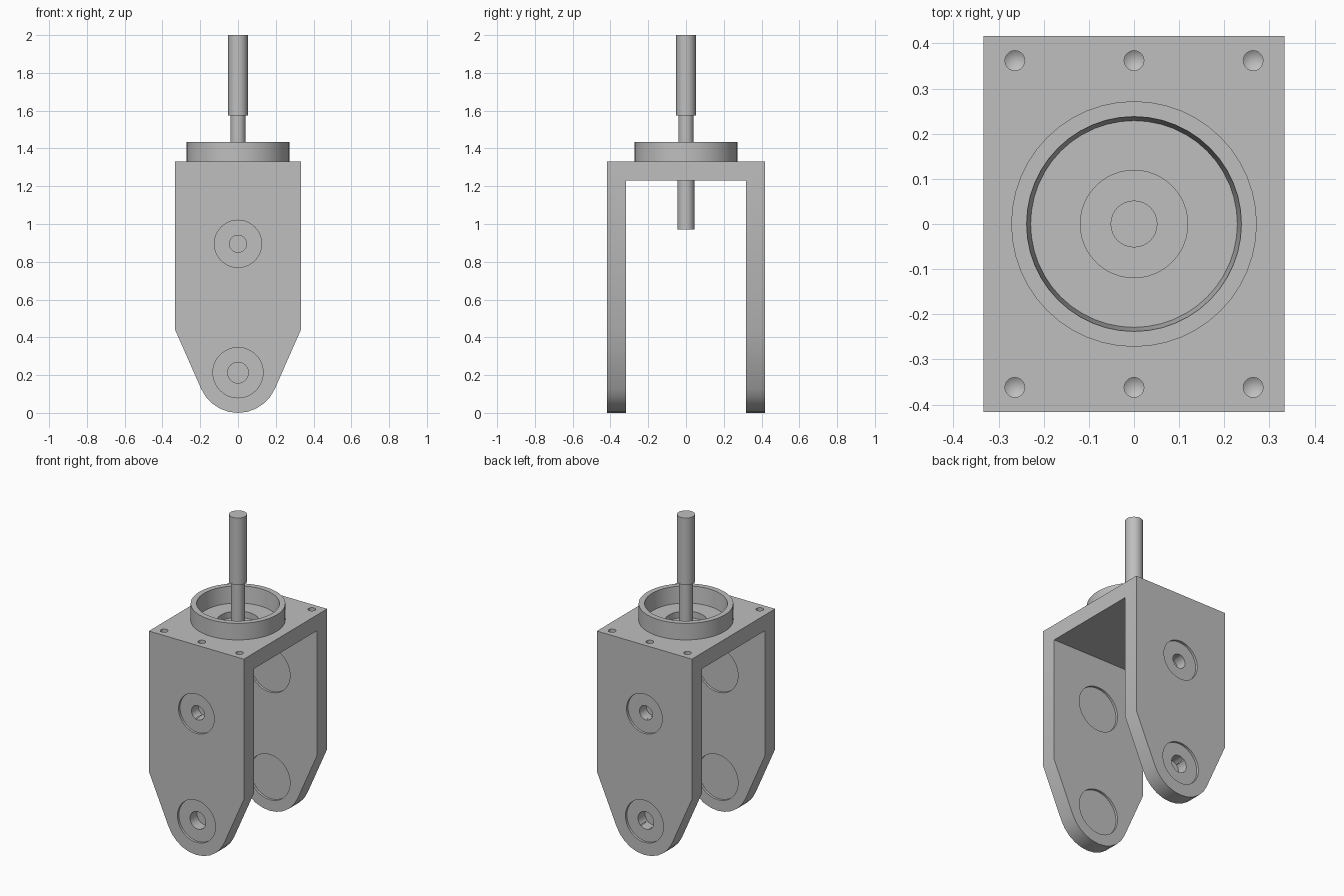
import bpy, bmesh, math
from mathutils import Matrix, Vector

if "Cube" in bpy.data.objects:
    bpy.data.objects.remove(bpy.data.objects["Cube"], do_unlink=True)

grey = bpy.data.materials.new("plain_grey")
grey.use_nodes = True
COLOUR = (0.52, 0.52, 0.52, 1)
grey.diffuse_color = COLOUR
grey.node_tree.nodes["Principled BSDF"].inputs["Base Color"].default_value = COLOUR


def finish(name, bm):
    bmesh.ops.recalc_face_normals(bm, faces=bm.faces)
    mesh = bpy.data.meshes.new(name)
    bm.to_mesh(mesh)
    bm.free()
    mesh.materials.append(grey)
    obj = bpy.data.objects.new(name, mesh)
    bpy.context.collection.objects.link(obj)
    return obj


def prism(name, outline, y0, y1):
    """Extrude an x-z outline along y."""
    bm = bmesh.new()
    face = bm.faces.new([bm.verts.new((x, y0, z)) for x, z in outline])
    new = bmesh.ops.extrude_face_region(bm, geom=[face])["geom"]
    verts = [v for v in new if isinstance(v, bmesh.types.BMVert)]
    bmesh.ops.translate(bm, verts=verts, vec=(0, y1 - y0, 0))
    return finish(name, bm)


def lathe(name, profile, centre=(0, 0, 0), along_y=False, closed=False, sides=48):
    """Spin (radius, height) points about z, or about y for bores."""
    bm = bmesh.new()
    verts = [bm.verts.new((r, 0, z)) for r, z in profile]
    pairs = list(zip(verts, verts[1:] + verts[:1]))
    edges = [bm.edges.new(p) for p in (pairs if closed else pairs[:-1])]
    bmesh.ops.spin(bm, geom=verts + edges, cent=(0, 0, 0), axis=(0, 0, 1),
                   angle=math.tau, steps=sides, use_duplicate=False)
    bmesh.ops.remove_doubles(bm, verts=bm.verts, dist=1e-5)
    turn = Matrix.Rotation(-math.pi / 2, 4, "X") if along_y else Matrix()
    bm.transform(Matrix.Translation(Vector(centre)) @ turn)
    return finish(name, bm)


def cylinder(name, r, h0, h1, **options):
    return lathe(name, [(0, h0), (r, h0), (r, h1), (0, h1)], **options)


def activate(obj):
    bpy.ops.object.select_all(action="DESELECT")
    obj.select_set(True)
    bpy.context.view_layer.objects.active = obj


def cut(target, cutter):
    cutter.hide_render = True
    mod = target.modifiers.new("cut", "BOOLEAN")
    mod.operation = "DIFFERENCE"
    mod.solver = "EXACT"
    mod.object = cutter
    activate(target)
    bpy.ops.object.modifier_apply(modifier=mod.name)
    bpy.data.objects.remove(cutter, do_unlink=True)


W, D, INNER, TOP, UNDER, EYE = 0.333, 0.417, 0.317, 1.33, 1.23, 0.213

# Fork bracket: tapered legs with rounded ends, joined by the top plate
outline = [(W, TOP), (W, 0.44)]
for i in range(11):
    a = math.radians(-23.6 - 13.28 * i)
    outline.append((EYE * math.cos(a), EYE + EYE * math.sin(a)))
outline += [(-W, 0.44), (-W, TOP)]
bracket = prism("fork_bracket", outline, -D, D)
gap = [(-1, -1), (1, -1), (1, UNDER), (-1, UNDER)]
cut(bracket, prism("leg_gap", gap, -INNER, INNER))

# Bores through both legs with shallow recesses on each face
SINK = 0.015
for z, bore, outer in ((0.895, 0.045, 0.125), (EYE, 0.055, 0.133)):
    centre = (0, 0, z)
    cut(bracket, cylinder("bore", bore, -1, 1, centre=centre, along_y=True))
    for side in (-1, 1):
        cut(bracket, cylinder("outer_recess", outer, side * (D - SINK), side * (D + 0.1),
                              centre=centre, along_y=True))
        cut(bracket, cylinder("inner_recess", 0.143, side * (INNER - 0.1), side * (INNER + SINK),
                              centre=centre, along_y=True))

# Recess around the shaft and pointed screw holes in the top plate
cut(bracket, cylinder("shaft_recess", 0.119, TOP - 0.04, TOP + 0.1))
for x in (-0.264, 0, 0.264):
    for y in (-0.362, 0.362):
        drill = [(0, -0.06), (0.022, -0.045), (0.022, 0.05), (0, 0.05)]
        cut(bracket, lathe("screw_drill", drill, centre=(x, y, TOP), sides=20))

# Collar with a slightly tapered inside wall
collar = lathe("collar", [(0.272, TOP), (0.272, 1.435), (0.238, 1.435), (0.229, TOP)],
               closed=True)

# Stepped shaft
shaft = lathe("stepped_shaft", [(0, 0.972), (0.045, 0.972), (0.045, 1.26), (0.04, 1.26),
                                (0.04, 1.575), (0.052, 1.575), (0.052, 2), (0, 2)], sides=32)

for part in (bracket, collar, shaft):
    activate(part)
    bpy.ops.object.shade_smooth_by_angle(angle=math.radians(30))
